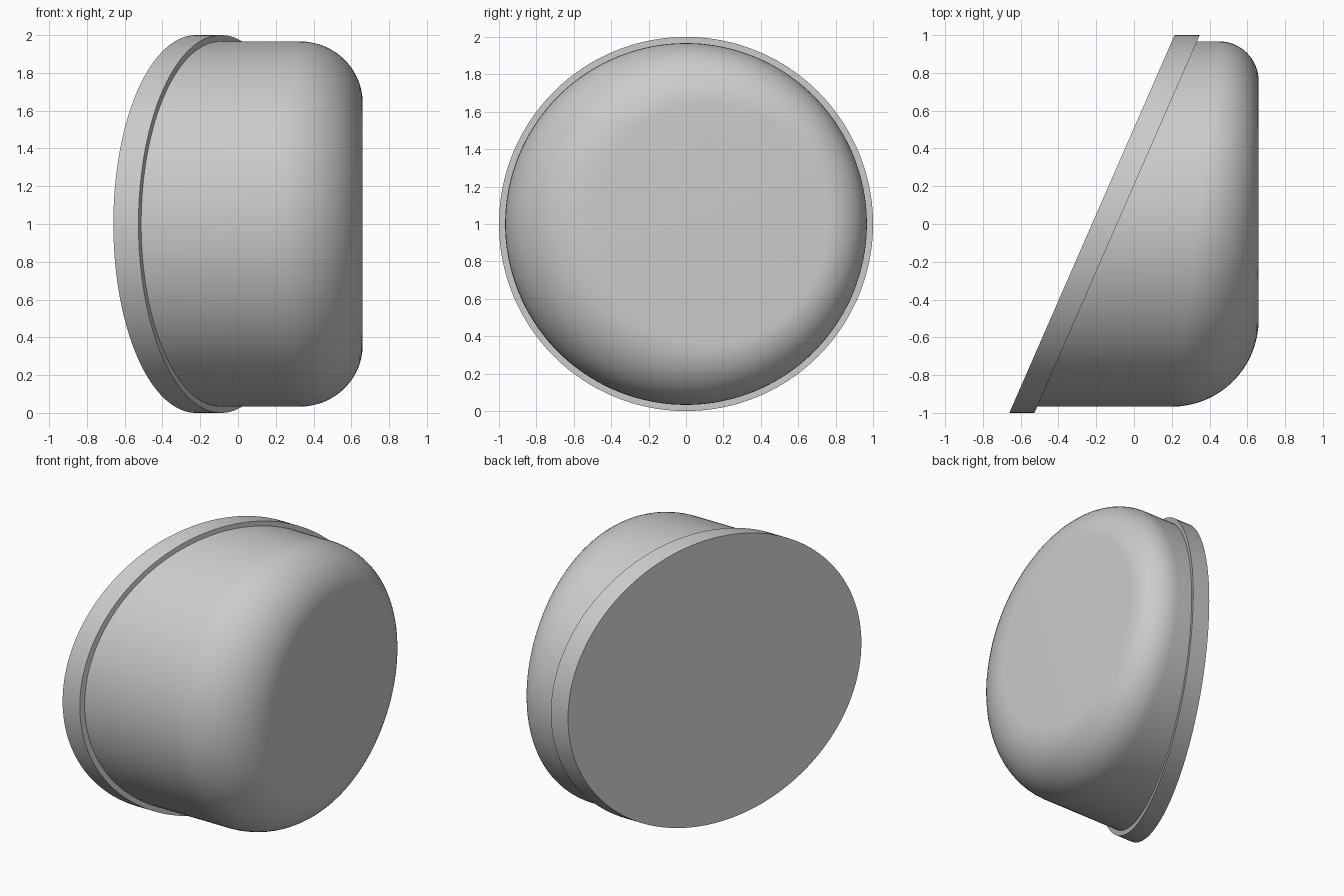
import bpy, bmesh
from math import sin, cos, pi, radians

cube = bpy.data.objects.get("Cube")
if cube:
    bpy.data.objects.remove(cube)

SEGMENTS = 160
SLOPE = 0.4375           # slant of the back plane, x per y
BACK_X = -0.2225         # back plane where it crosses the axis
RIM_WIDTH = 0.133
BODY_R = 0.967
END_X = 0.66

grey = bpy.data.materials.new("plain grey")
grey.use_nodes = True
colour = (0.6, 0.6, 0.6, 1)
grey.diffuse_color = colour
grey.node_tree.nodes["Principled BSDF"].inputs["Base Color"].default_value = colour


def loft(name, profile):
    """Sweep profile(angle) -> [(x, radius), ...] around the x axis and cap both ends."""
    bm = bmesh.new()
    columns = []
    for i in range(SEGMENTS):
        a = 2 * pi * i / SEGMENTS
        columns.append([bm.verts.new((x, r * cos(a), 1 + r * sin(a)))
                        for x, r in profile(a)])
    for i, col in enumerate(columns):
        nxt = columns[(i + 1) % SEGMENTS]
        for j in range(len(col) - 1):
            bm.faces.new((col[j], col[j + 1], nxt[j + 1], nxt[j]))
    bm.faces.new([c[0] for c in columns])
    bm.faces.new([c[-1] for c in columns])
    bmesh.ops.recalc_face_normals(bm, faces=bm.faces)
    mesh = bpy.data.meshes.new(name)
    bm.to_mesh(mesh)
    bm.free()
    mesh.materials.append(grey)
    obj = bpy.data.objects.new(name, mesh)
    bpy.context.collection.objects.link(obj)
    bpy.ops.object.select_all(action='DESELECT')
    obj.select_set(True)
    bpy.context.view_layer.objects.active = obj
    bpy.ops.object.shade_smooth_by_angle(angle=radians(30))
    return obj


def slant_x(a, r):
    return BACK_X + SLOPE * r * cos(a)


# Slanted rim: a short sheared disc
def rim_profile(a):
    x = slant_x(a, 1)
    return [(x, 1), (x + RIM_WIDTH, 1)]


# Body: cylinder leaving the rim, with a fillet that widens towards the front
def body_profile(a):
    fillet = 0.335 - 0.125 * cos(a)
    points = [(slant_x(a, BODY_R) + RIM_WIDTH * 0.7, BODY_R)]
    steps = 16
    for k in range(steps + 1):
        t = pi / 2 * k / steps
        points.append((END_X - fillet + fillet * sin(t),
                       BODY_R - fillet + fillet * cos(t)))
    return points


loft("slanted_rim", rim_profile)
loft("rounded_body", body_profile)
